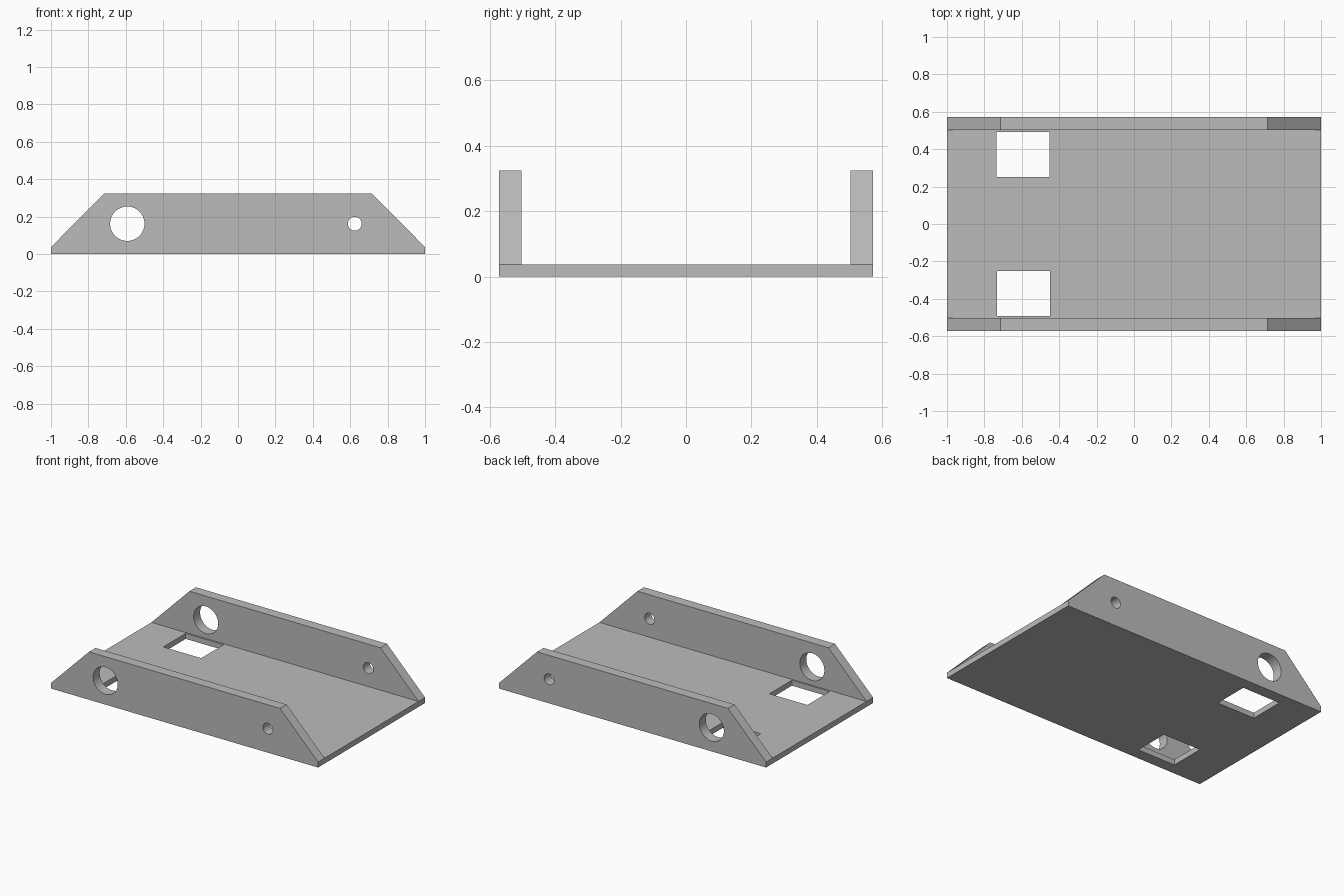
import bpy
import bmesh
from mathutils import Matrix

cube = bpy.data.objects.get("Cube")
if cube:
    bpy.data.objects.remove(cube, do_unlink=True)

HALF_LENGTH, HALF_TOP = 1.0, 0.715
OUTER, INNER = 0.572, 0.502
PLATE, HEIGHT = 0.037, 0.324

grey = bpy.data.materials.new("plain_grey")
grey.use_nodes = True
colour = (0.5, 0.5, 0.5, 1)
grey.diffuse_color = colour
grey.node_tree.nodes["Principled BSDF"].inputs["Base Color"].default_value = colour


def make_object(name, bm):
    bmesh.ops.recalc_face_normals(bm, faces=bm.faces)
    mesh = bpy.data.meshes.new(name)
    bm.to_mesh(mesh)
    bm.free()
    mesh.materials.append(grey)
    obj = bpy.data.objects.new(name, mesh)
    bpy.context.collection.objects.link(obj)
    return obj


# Channel body: a U section along x, with the wall tops pulled in at both ends
section = [(-OUTER, 0), (OUTER, 0), (OUTER, PLATE), (OUTER, HEIGHT),
           (INNER, HEIGHT), (INNER, PLATE), (-INNER, PLATE),
           (-INNER, HEIGHT), (-OUTER, HEIGHT), (-OUTER, PLATE)]
bm = bmesh.new()
ends = []
for side in (-1, 1):
    ring = [bm.verts.new((side * (HALF_TOP if z == HEIGHT else HALF_LENGTH), y, z))
            for y, z in section]
    ends.append(ring)
    for loop in ((0, 1, 2, 5, 6, 9), (2, 3, 4, 5), (6, 7, 8, 9)):
        bm.faces.new([ring[i] for i in loop])
for i in range(len(section)):
    j = (i + 1) % len(section)
    bm.faces.new((ends[0][i], ends[0][j], ends[1][j], ends[1][i]))
body = make_object("channel_body", bm)

# Cutters: a large and a small round hole through both walls, two floor windows
cutters = []
for name, x, radius in (("large_hole", -0.592, 0.092), ("small_hole", 0.624, 0.037)):
    bm = bmesh.new()
    bmesh.ops.create_cone(bm, cap_ends=True, segments=64, radius1=radius,
                          radius2=radius, depth=2,
                          matrix=Matrix.Translation((x, 0, 0.162))
                          @ Matrix.Rotation(1.5707963, 4, "X"))
    cutters.append(make_object(name + "_cutter", bm))
for name, x, y in (("left_window", -0.594, 0.372), ("right_window", -0.59, -0.372)):
    bm = bmesh.new()
    bmesh.ops.create_cube(bm, size=1, matrix=Matrix.Translation((x, y, 0))
                          @ Matrix.Diagonal((0.284, 0.24, 0.2, 1)))
    cutters.append(make_object(name + "_cutter", bm))

for cutter in cutters:
    cutter.hide_render = True
    cutter.hide_viewport = True
    cutter.display_type = "WIRE"
    cut = body.modifiers.new(cutter.name, "BOOLEAN")
    cut.operation = "DIFFERENCE"
    cut.solver = "EXACT"
    cut.object = cutter

# Bake the cuts, drop the cutters, then smooth only the hole walls
bpy.context.view_layer.update()
baked = bpy.data.meshes.new_from_object(
    body.evaluated_get(bpy.context.evaluated_depsgraph_get()))
body.modifiers.clear()
body.data = baked
for cutter in cutters:
    bpy.data.objects.remove(cutter, do_unlink=True)
bpy.ops.object.select_all(action="DESELECT")
body.select_set(True)
bpy.context.view_layer.objects.active = body
bpy.ops.object.shade_smooth_by_angle()
